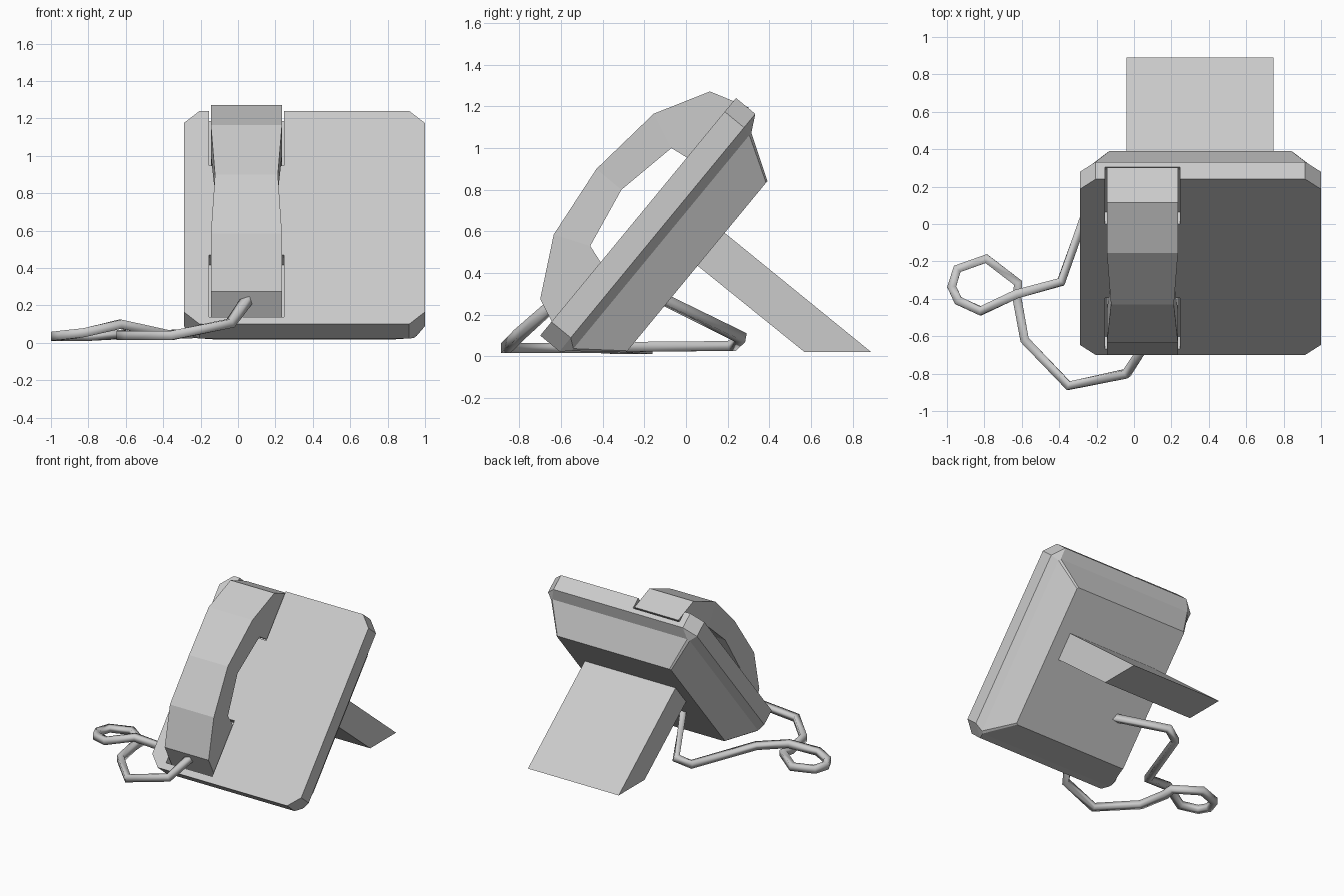
import bpy, bmesh, math
from mathutils import Matrix

if "Cube" in bpy.data.objects:
    bpy.data.objects.remove(bpy.data.objects["Cube"])


def finish(name, bm, matrix=None):
    bmesh.ops.recalc_face_normals(bm, faces=bm.faces)
    mesh = bpy.data.meshes.new(name)
    bm.to_mesh(mesh)
    bm.free()
    obj = bpy.data.objects.new(name, mesh)
    bpy.context.collection.objects.link(obj)
    if matrix:
        obj.matrix_world = matrix
    return obj


def extrude_profile(name, pts, widths, cx, side_faces):
    """Closed (y, z) profile given a half width per point, swept along x."""
    bm = bmesh.new()
    sides = [[bm.verts.new((cx + s * w, y, z)) for (y, z), w in zip(pts, widths)]
             for s in (-1, 1)]
    n = len(pts)
    for i in range(n):
        j = (i + 1) % n
        bm.faces.new((sides[0][i], sides[0][j], sides[1][j], sides[1][i]))
    for side in sides:
        for f in side_faces:
            bm.faces.new([side[i] for i in f])
    return finish(name, bm)


# Tilted frame of the phone: local x across, y up the panel, z out of the front
angle = math.radians(50.5)
c, s = math.cos(angle), math.sin(angle)
tilt = Matrix(((1, 0, 0, 0.355), (0, c, -s, -0.70), (0, s, c, 0.10), (0, 0, 0, 1)))

# Housing: chamfered panel, back bevel and tapered rear shell
bm = bmesh.new()
loops = []
for hw, lo, hi, ch, z in ((0.645, 0, 1.478, 0.085, 0), (0.645, 0, 1.478, 0.085, -0.12),
                          (0.60, 0.038, 1.396, 0.015, -0.163),
                          (0.495, 0.20, 1.266, 0.01, -0.37)):
    corner = ((-hw + ch, lo), (hw - ch, lo), (hw, lo + ch), (hw, hi - ch),
              (hw - ch, hi), (-hw + ch, hi), (-hw, hi - ch), (-hw, lo + ch))
    loops.append([bm.verts.new((x, y, z)) for x, y in corner])
for a, b in zip(loops, loops[1:]):
    for i in range(8):
        j = (i + 1) % 8
        bm.faces.new((a[i], a[j], b[j], b[i]))
bm.faces.new(loops[0])
bm.faces.new(loops[-1])
housing = finish("housing", bm, tilt)

# Pockets that receive the two ends of the handset
for name, lo, hi in (("earpiece_pocket", 1.10, 1.60), ("mouthpiece_pocket", 0.05, 0.48)):
    bm = bmesh.new()
    bmesh.ops.create_cube(bm, size=1, matrix=Matrix.Translation((-0.31, (lo + hi) / 2, 0))
                          @ Matrix.Diagonal((0.40, hi - lo, 0.17, 1)))
    cutter = finish(name, bm, tilt)
    cutter.hide_render = True
    cutter.hide_viewport = True
    mod = housing.modifiers.new(name, 'BOOLEAN')
    mod.operation = 'DIFFERENCE'
    mod.solver = 'EXACT'
    mod.object = cutter

# Handset: arched grip, pinched in the middle
W, N = 0.19, 0.168
handset = [(-0.70, 0.275), (-0.635, 0.585), (-0.43, 0.90), (-0.155, 1.165), (0.115, 1.272),
           (0.302, 1.195), (0.07, 0.915), (-0.07, 1.0), (-0.31, 0.80), (-0.46, 0.53),
           (-0.37, 0.39), (-0.61, 0.10)]
extrude_profile("handset", handset, [W, W, N, W, W, W, W, W, N, W, W, W], 0.045,
                [(0, 1, 9, 10, 11), (1, 2, 8, 9), (2, 3, 7, 8), (3, 4, 5, 6, 7)])

# Rear stand
extrude_profile("stand", [(0.89, 0.02), (0.57, 0.02), (0.0, 0.48), (0.14, 0.63)],
                [0.393] * 4, 0.353, [(0, 1, 2, 3)])

# Cord: square section, from handset round a loop to the back of the housing
path = [(0.05, -0.66, 0.23), (-0.04, -0.80, 0.105), (-0.35, -0.865, 0.04),
        (-0.585, -0.62, 0.04), (-0.625, -0.40, 0.04), (-0.62, -0.315, 0.045),
        (-0.79, -0.185, 0.035), (-0.945, -0.24, 0.035), (-0.975, -0.335, 0.035),
        (-0.94, -0.41, 0.04), (-0.82, -0.465, 0.055), (-0.63, -0.375, 0.10),
        (-0.39, -0.31, 0.045), (-0.2, 0.22, 0.05), (-0.10, 0.265, 0.09),
        (0.10, -0.12, 0.28)]
curve = bpy.data.curves.new("cord", 'CURVE')
curve.dimensions = '3D'
curve.twist_mode = 'Z_UP'
curve.bevel_depth = 0.034
curve.bevel_resolution = 0
curve.use_fill_caps = True
spline = curve.splines.new('POLY')
spline.points.add(len(path) - 1)
for p, co in zip(spline.points, path):
    p.co = (*co, 1)
    p.tilt = math.pi / 4
bpy.context.collection.objects.link(bpy.data.objects.new("cord", curve))
